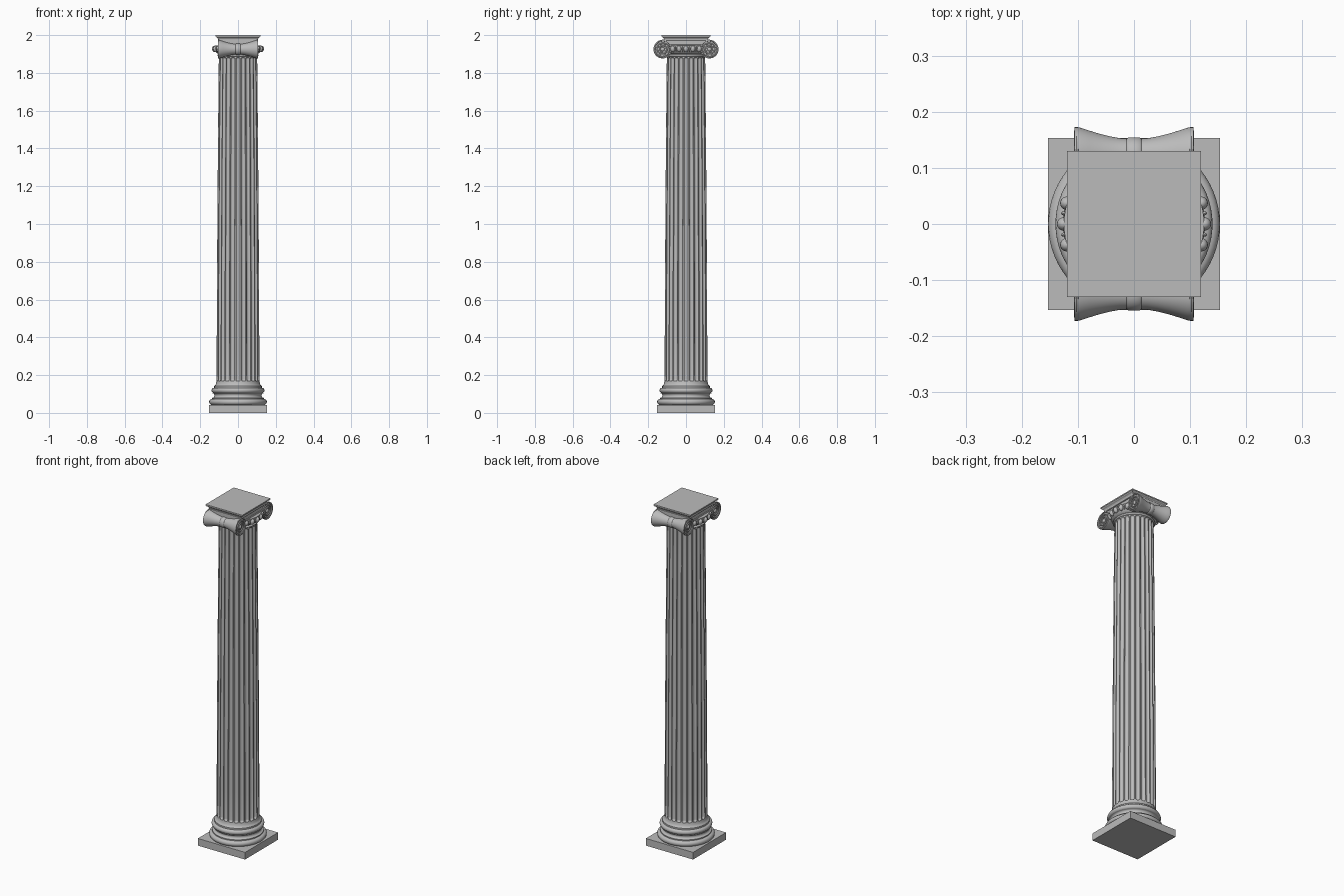
import bpy, bmesh, math
from mathutils import Matrix, Vector

if "Cube" in bpy.data.objects:
    bpy.data.objects.remove(bpy.data.objects["Cube"])

stone = bpy.data.materials.new("grey stone")
stone.diffuse_color = (0.5, 0.5, 0.5, 1)
stone.use_nodes = True
stone.node_tree.nodes["Principled BSDF"].inputs["Base Color"].default_value = stone.diffuse_color


def finish(bm, name, smooth=True, angle=40):
    bmesh.ops.remove_doubles(bm, verts=bm.verts, dist=1e-5)
    bmesh.ops.recalc_face_normals(bm, faces=bm.faces)
    me = bpy.data.meshes.new(name)
    bm.to_mesh(me)
    bm.free()
    ob = bpy.data.objects.new(name, me)
    bpy.context.collection.objects.link(ob)
    me.materials.append(stone)
    if smooth:
        bpy.ops.object.select_all(action='DESELECT')
        ob.select_set(True)
        bpy.context.view_layer.objects.active = ob
        bpy.ops.object.shade_smooth_by_angle(angle=math.radians(angle))
    return ob


def skin(bm, rings, caps=True):
    rows = [[bm.verts.new(p) for p in r] for r in rings]
    n = len(rows[0])
    for a, b in zip(rows, rows[1:]):
        for i in range(n):
            bm.faces.new((a[i], a[(i + 1) % n], b[(i + 1) % n], b[i]))
    if caps:
        bm.faces.new(rows[0])
        bm.faces.new(rows[-1])


def lathe(name, profile, n=64, mat=Matrix()):
    bm = bmesh.new()
    skin(bm, [[mat @ Vector((r * math.cos(i * math.tau / n), r * math.sin(i * math.tau / n), z))
               for i in range(n)] for r, z in profile])
    return finish(bm, name)


def block(name, levels):
    # stacked rectangles: half x, half y, z
    bm = bmesh.new()
    skin(bm, [[(x, y, z), (-x, y, z), (-x, -y, z), (x, -y, z)] for x, y, z in levels])
    return finish(bm, name, False)


def bulge(r, z0, z1, out, n=8):
    # half-round moulding
    return [(r + out * math.sin(math.pi * i / n),
             (z0 + z1) / 2 - (z1 - z0) / 2 * math.cos(math.pi * i / n)) for i in range(n + 1)]


# base
block("plinth", [(0.153, 0.153, 0), (0.153, 0.153, 0.042)])
lathe("base_mouldings", [(0.137, 0.04)] + bulge(0.137, 0.042, 0.074, 0.016)
      + [(0.137, 0.08)] + bulge(0.135, 0.08, 0.104, -0.011)
      + [(0.131, 0.104)] + bulge(0.127, 0.105, 0.133, 0.013)
      + [(0.126, 0.133), (0.126, 0.142), (0.120, 0.147), (0.116, 0.155), (0.114, 0.166)])

# fluted shaft with round flute ends
Z0, Z1, FLUTES, STEPS = 0.16, 1.895, 24, 12
LOW, HIGH = 0.168, 1.883


def shaft_radius(z):
    t = (z - Z0) / (Z1 - Z0)
    return 0.114 - 0.005 * t - 0.007 * t * t


ends = [0.0005, 0.001, 0.002, 0.004, 0.006, 0.009, 0.0115]
levels = ([Z0, LOW] + [LOW + e for e in ends]
          + [LOW + (HIGH - LOW) * k / 10 for k in range(1, 10)]
          + [HIGH - e for e in reversed(ends)] + [HIGH, Z1])
rings = []
for z in levels:
    R = shaft_radius(z)
    pitch = math.tau * R / FLUTES
    w = pitch * 0.40
    e = max(0, w - max(0, min(z - LOW, HIGH - z)))
    ring = []
    for f in range(FLUTES):
        us = [-0.5] + [-0.40 * math.cos(math.pi * k / (STEPS - 2)) for k in range(STEPS - 1)]
        for u in us:
            d = 0.85 * math.sqrt(max(0, w * w - (u * pitch) ** 2 - e * e))
            a = (f + u) * math.tau / FLUTES
            ring.append(((R - d) * math.cos(a), (R - d) * math.sin(a), z))
    rings.append(ring)
bm = bmesh.new()
skin(bm, rings)
finish(bm, "fluted_shaft", angle=35)

# capital core: neck bead and echinus
lathe("echinus", [(0.1, 1.885)] + bulge(0.102, 1.887, 1.899, 0.007)
      + [(0.104, 1.900), (0.114, 1.906), (0.121, 1.916), (0.125, 1.930), (0.125, 1.945), (0.1, 1.945)])

# egg and dart carving on both faces
bm = bmesh.new()
for side in (0, math.pi):
    for k in range(-4, 5):
        a = side + k * math.radians(8.6)
        egg = k % 2 == 0
        size = (0.013, 0.0125, 0.017) if egg else (0.007, 0.004, 0.015)
        m = (Matrix.Rotation(a, 4, 'Z') @ Matrix.Translation((0.124, 0, 1.926))
             @ Matrix.Rotation(math.radians(15), 4, 'Y') @ Matrix.Diagonal((*size, 1)))
        bmesh.ops.create_uvsphere(bm, u_segments=16, v_segments=10, radius=1, matrix=m)
finish(bm, "eggs_and_darts")

# channel block and abacus
block("channel_block", [(0.1, 0.124, 1.938), (0.1, 0.124, 1.978)])
block("abacus", [(0.105, 0.116, 1.972), (0.106, 0.117, 1.980), (0.109, 0.120, 1.985),
                 (0.115, 0.126, 1.989), (0.117, 0.128, 1.992), (0.119, 0.130, 1.993),
                 (0.119, 0.130, 2.0)])

# bolsters: waisted rolls along x, with a belt in the middle
CY, CZ = 0.124, 1.925
half = [(0.0305, 0.0), (0.0305, 0.010), (0.028, 0.013), (0.029, 0.025), (0.032, 0.042),
        (0.037, 0.062), (0.0425, 0.080), (0.0475, 0.095), (0.0485, 0.100), (0.0485, 0.106),
        (0.0445, 0.106), (0.0435, 0.100), (0.001, 0.100)]
roll = [(r, -x) for r, x in reversed(half)] + half[1:]
for s, label in ((-1, "front"), (1, "back")):
    lathe(label + "_bolster", roll, 48,
          Matrix.Translation((0, s * CY, CZ)) @ Matrix.Rotation(math.pi / 2, 4, 'Y'))


# volute scrolls, joined by a band over the top
def strand(name, pts, rad):
    cu = bpy.data.curves.new(name, 'CURVE')
    cu.dimensions = '3D'
    cu.bevel_depth = rad
    cu.bevel_resolution = 2
    cu.use_fill_caps = True
    sp = cu.splines.new('POLY')
    sp.points.add(len(pts) - 1)
    for p, q in zip(sp.points, pts):
        p.co = (*q, 1)
    ob = bpy.data.objects.new(name, cu)
    bpy.context.collection.objects.link(ob)
    cu.materials.append(stone)
    bpy.ops.object.select_all(action='DESELECT')
    ob.select_set(True)
    bpy.context.view_layer.objects.active = ob
    bpy.ops.object.convert(target='MESH')
    bpy.ops.object.shade_smooth_by_angle(angle=math.radians(40))


N, TURNS = 110, 2.5
for s, label in ((-1, "left"), (1, "right")):
    x = s * 0.1025
    spiral = []
    for i in range(N + 1):
        t = i / N
        r = 0.047 - 0.035 * t ** 0.9
        a = t * TURNS * math.tau
        spiral.append((x, CY + r * math.sin(a), CZ + r * math.cos(a)))
    mirrored = [(px, -py, pz) for px, py, pz in reversed(spiral)]
    strand(label + "_scroll", mirrored + spiral, 0.004)
    strand(label + "_channel_edge", [(x, -0.09, 1.945), (x, 0.09, 1.945)], 0.004)
    # volute eyes
    bm = bmesh.new()
    for c in (-CY, CY):
        bmesh.ops.create_uvsphere(bm, u_segments=20, v_segments=10, radius=1,
                                  matrix=Matrix.Translation((s * 0.1, c, CZ))
                                  @ Matrix.Diagonal((0.008, 0.011, 0.011, 1)))
    finish(bm, label + "_volute_eyes")
